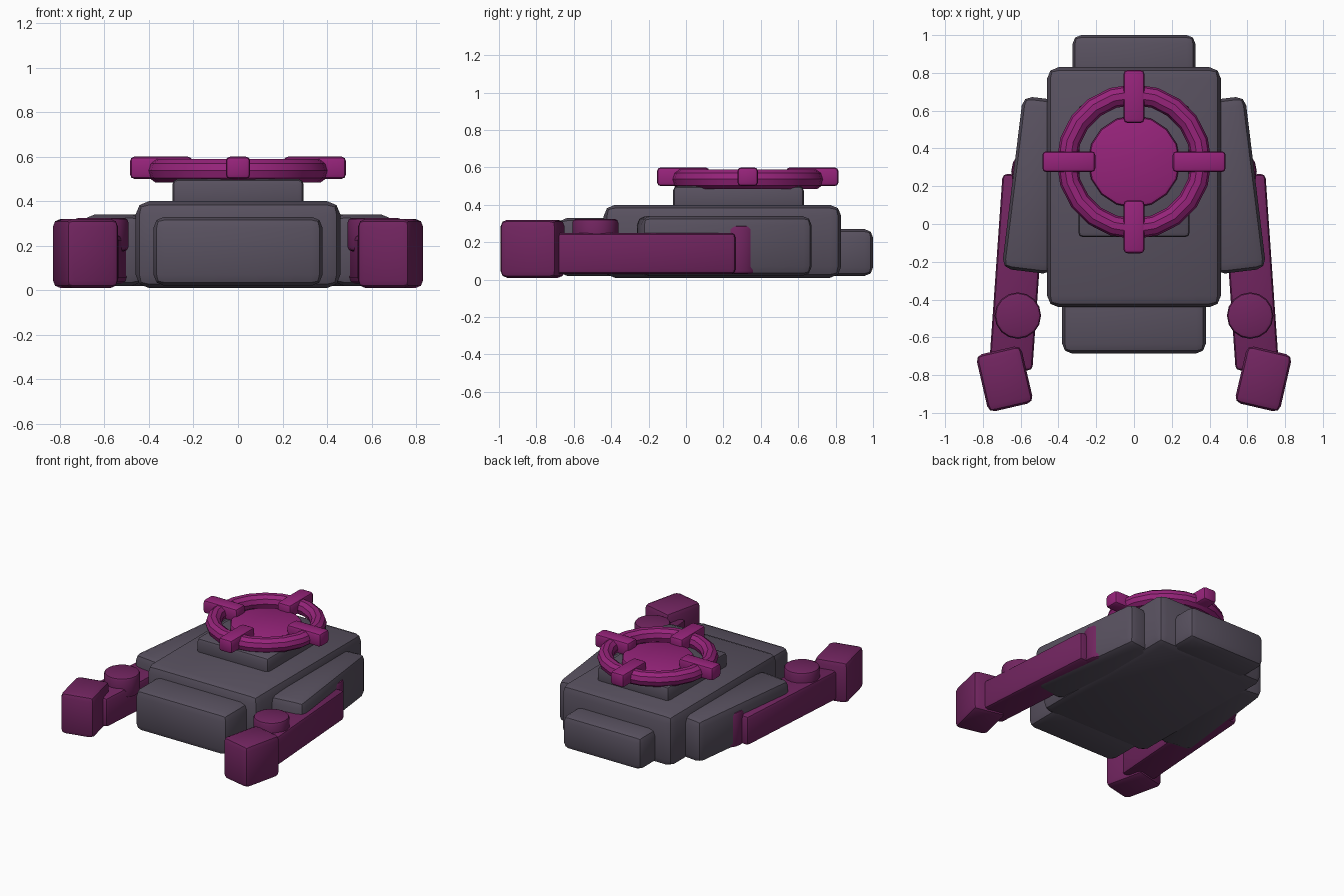
import bpy
import math
from math import radians, pi

if "Cube" in bpy.data.objects:
    bpy.data.objects.remove(bpy.data.objects["Cube"])


def material(name, rgb):
    m = bpy.data.materials.new(name)
    m.diffuse_color = (*rgb, 1)
    m.use_nodes = True
    m.node_tree.nodes["Principled BSDF"].inputs["Base Color"].default_value = m.diffuse_color
    return m


GREY = material("slate grey", (0.098, 0.082, 0.115))
PLUM = material("dark plum", (0.165, 0.018, 0.115))
MAGENTA = material("magenta", (0.305, 0.017, 0.195))


def finish(ob, name, mat, bevel=0.0, segments=2):
    ob.name = name
    ob.data.materials.append(mat)
    if bevel:
        mod = ob.modifiers.new("rounded edges", 'BEVEL')
        mod.width, mod.segments = bevel, segments
        mod.limit_method = 'ANGLE'
        mod.angle_limit = radians(40)
        bpy.ops.object.modifier_apply(modifier=mod.name)
    bpy.ops.object.shade_smooth_by_angle(angle=radians(30))
    return ob


def box(name, center, size, mat, bevel, turn=0.0):
    bpy.ops.mesh.primitive_cube_add(size=1, location=center)
    ob = bpy.context.object
    ob.scale = size
    bpy.ops.object.transform_apply(location=False, rotation=False, scale=True)
    ob.rotation_euler.z = radians(turn)
    return finish(ob, name, mat, bevel)


def drum(name, center, radius, depth, mat, bevel, sides=16):
    bpy.ops.mesh.primitive_cylinder_add(vertices=sides, radius=radius,
                                        depth=depth, location=center)
    return finish(bpy.context.object, name, mat, bevel)


# Hull: main body, nose, rear block and raised deck
box("body", (0, 0.195, 0.205), (0.92, 1.27, 0.39), GREY, 0.06)
box("nose", (0, -0.49, 0.175), (0.76, 0.39, 0.31), GREY, 0.05)
box("rear_block", (0, 0.85, 0.145), (0.65, 0.30, 0.25), GREY, 0.045)
box("deck", (0, 0.28, 0.43), (0.59, 0.70, 0.14), GREY, 0.025)

# Side panels and arms, mirrored left and right
for side, s in (("left", -1), ("right", 1)):
    box(side + "_panel", (s * 0.51, 0.205, 0.18), (0.27, 0.92, 0.32), GREY, 0.05, s * 7)
    drum(side + "_shoulder", (s * 0.53, 0.28, 0.16), 0.12, 0.26, PLUM, 0.02)
    box(side + "_arm", (s * 0.617, -0.255, 0.14), (0.23, 1.03, 0.22), PLUM, 0.025, s * 4)
    drum(side + "_elbow", (s * 0.615, -0.485, 0.25), 0.123, 0.15, PLUM, 0.02)
    box(side + "_hand", (s * 0.685, -0.82, 0.165), (0.245, 0.31, 0.31), PLUM, 0.035, -s * 13)

# Hatch: disc, ring and four prongs
CY = 0.33
drum("hatch_disc", (0, CY, 0.51), 0.245, 0.07, MAGENTA, 0.02)
bpy.ops.mesh.primitive_torus_add(major_segments=20, minor_segments=10,
                                 major_radius=0.355, minor_radius=0.055,
                                 location=(0, CY, 0.537))
finish(bpy.context.object, "hatch_ring", MAGENTA)
for i, name in enumerate(("right", "rear", "left", "front")):
    a = i * pi / 2
    box(name + "_prong", (0.345 * math.cos(a), CY + 0.345 * math.sin(a), 0.55),
        (0.28, 0.11, 0.10), MAGENTA, 0.02, 90 * i)
